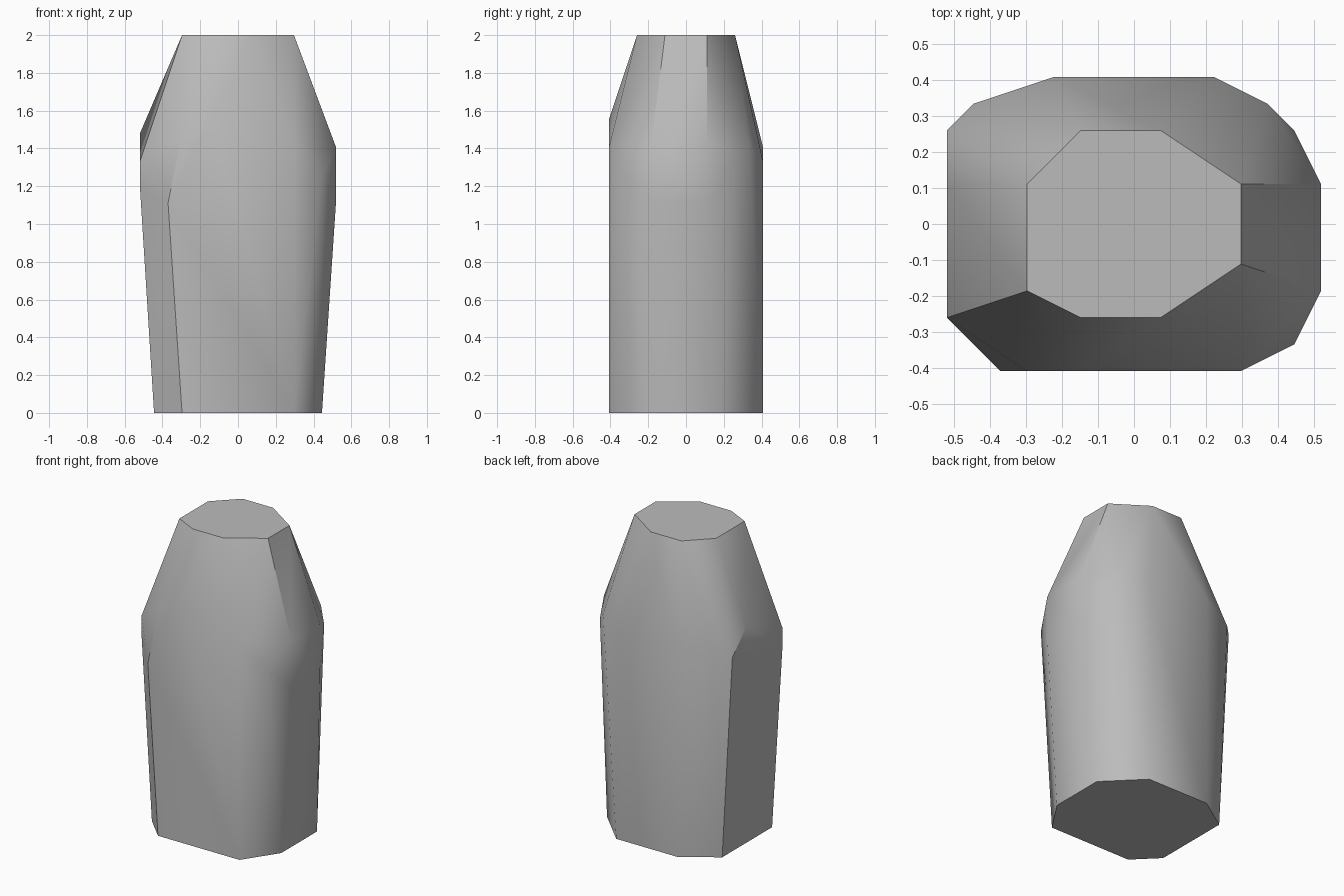
import bpy
import bmesh
import math

default_cube = bpy.data.objects.get("Cube")
if default_cube:
    bpy.data.objects.remove(default_cube, do_unlink=True)

# The stone is carved on a coarse grid: 27 steps high, 14 wide, 11 deep
HEIGHT_STEPS = 27
STEP = 2 / HEIGHT_STEPS
HALF_DEPTH = 5.5


def stone_material(name, colour):
    material = bpy.data.materials.new(name)
    material.use_nodes = True
    material.diffuse_color = colour
    material.node_tree.nodes["Principled BSDF"].inputs["Base Color"].default_value = colour
    return material


def level(outline, height):
    """Lift a flat outline to one height."""
    return [(x, y, height) for x, y in outline]


# Flat ends of the stone
base = [(-4, 0), (4, 0), (6, 3), (6, 8), (3, 11), (-3, 11), (-6, 9), (-6, 2)]
crown = [(-2, 2), (1, 2), (4, 4), (4, 7), (1, 9), (-2, 9), (-4, 7), (-4, 3)]

# Shoulder corners, side by side
front_shoulder = [(-5, 0, 15), (-4, 0, 20), (-2, 0, 21), (4, 0, 19), (6, 1, 17)]
left_shoulder = [(7, 3, 19), (7, 3, 15), (7, 7, 19), (7, 7, 15), (6, 9, 18)]
back_shoulder = [(5, 10, 19), (3, 11, 18), (-3, 11, 19), (-6, 10, 18)]
right_shoulder = [(-7, 9, 18), (-7, 7, 20), (-7, 2, 18), (-7, 2, 16)]

corners = level(base, 0) + level(crown, HEIGHT_STEPS)
corners += front_shoulder + left_shoulder + back_shoulder + right_shoulder

# Wrap all corners in one convex stone
bm = bmesh.new()
for x, y, z in corners:
    bm.verts.new((x * STEP, (y - HALF_DEPTH) * STEP, z * STEP))
hull = bmesh.ops.convex_hull(bm, input=bm.verts[:])
loose = {v for v in hull["geom_interior"] + hull["geom_unused"]
         if isinstance(v, bmesh.types.BMVert)}
bmesh.ops.delete(bm, geom=list(loose), context='VERTS')
bmesh.ops.dissolve_limit(bm, angle_limit=math.radians(1),
                         verts=bm.verts[:], edges=bm.edges[:])
bmesh.ops.recalc_face_normals(bm, faces=bm.faces[:])

mesh = bpy.data.meshes.new("standing_stone")
bm.to_mesh(mesh)
bm.free()
stone = bpy.data.objects.new("standing_stone", mesh)
bpy.context.collection.objects.link(stone)
mesh.materials.append(stone_material("grey_stone", (0.5, 0.5, 0.5, 1)))

# Soft facets with crisp edges where the stone turns sharply
bpy.ops.object.select_all(action='DESELECT')
stone.select_set(True)
bpy.context.view_layer.objects.active = stone
bpy.ops.object.shade_smooth_by_angle(angle=math.radians(30))
